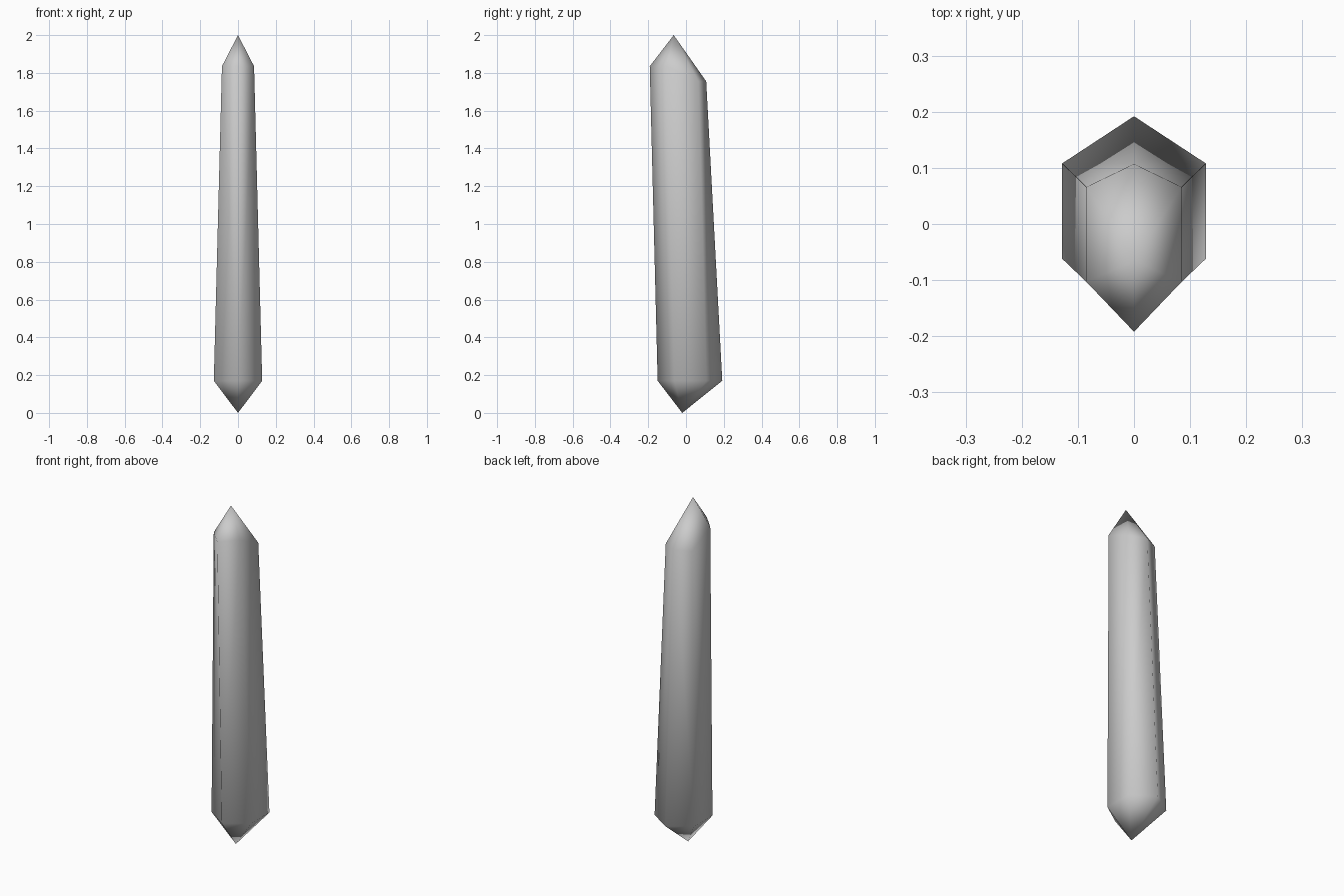
import bpy
import bmesh

cube = bpy.data.objects.get("Cube")
if cube:
    bpy.data.objects.remove(cube, do_unlink=True)

# Stone material
stone = bpy.data.materials.new("pale_grey_stone")
stone.use_nodes = True
colour = (0.6, 0.6, 0.6, 1)
stone.diffuse_color = colour
stone.node_tree.nodes["Principled BSDF"].inputs["Base Color"].default_value = colour


def six_sided_ring(bm, half_width, front, side_front, side_back, back, z_front, z_back):
    """Mirrored hexagon, listed counter-clockwise from the front corner."""
    points = [(0, front, z_front), (half_width, side_front, z_front),
              (half_width, side_back, z_back), (0, back, z_back),
              (-half_width, side_back, z_back), (-half_width, side_front, z_front)]
    return [bm.verts.new(p) for p in points]


# Crystal shaft: wide lower ring, narrow slanted upper ring, a point at each end
bm = bmesh.new()
lower = six_sided_ring(bm, 0.128, -0.15, -0.062, 0.108, 0.192, 0.17, 0.17)
upper = six_sided_ring(bm, 0.085, -0.192, -0.103, 0.066, 0.107, 1.835, 1.755)
foot = bm.verts.new((0, -0.02, 0))
tip = bm.verts.new((0, -0.065, 2))
for i in range(6):
    j = (i + 1) % 6
    bm.faces.new((foot, lower[j], lower[i]))
    bm.faces.new((lower[i], lower[j], upper[j], upper[i]))
    bm.faces.new((upper[i], upper[j], tip))
bmesh.ops.triangulate(bm, faces=[f for f in bm.faces if len(f.verts) == 4])
bmesh.ops.recalc_face_normals(bm, faces=bm.faces)
for face in bm.faces:
    face.smooth = True

mesh = bpy.data.meshes.new("crystal_shard")
bm.to_mesh(mesh)
bm.free()
mesh.materials.append(stone)
crystal = bpy.data.objects.new("crystal_shard", mesh)
bpy.context.collection.objects.link(crystal)
